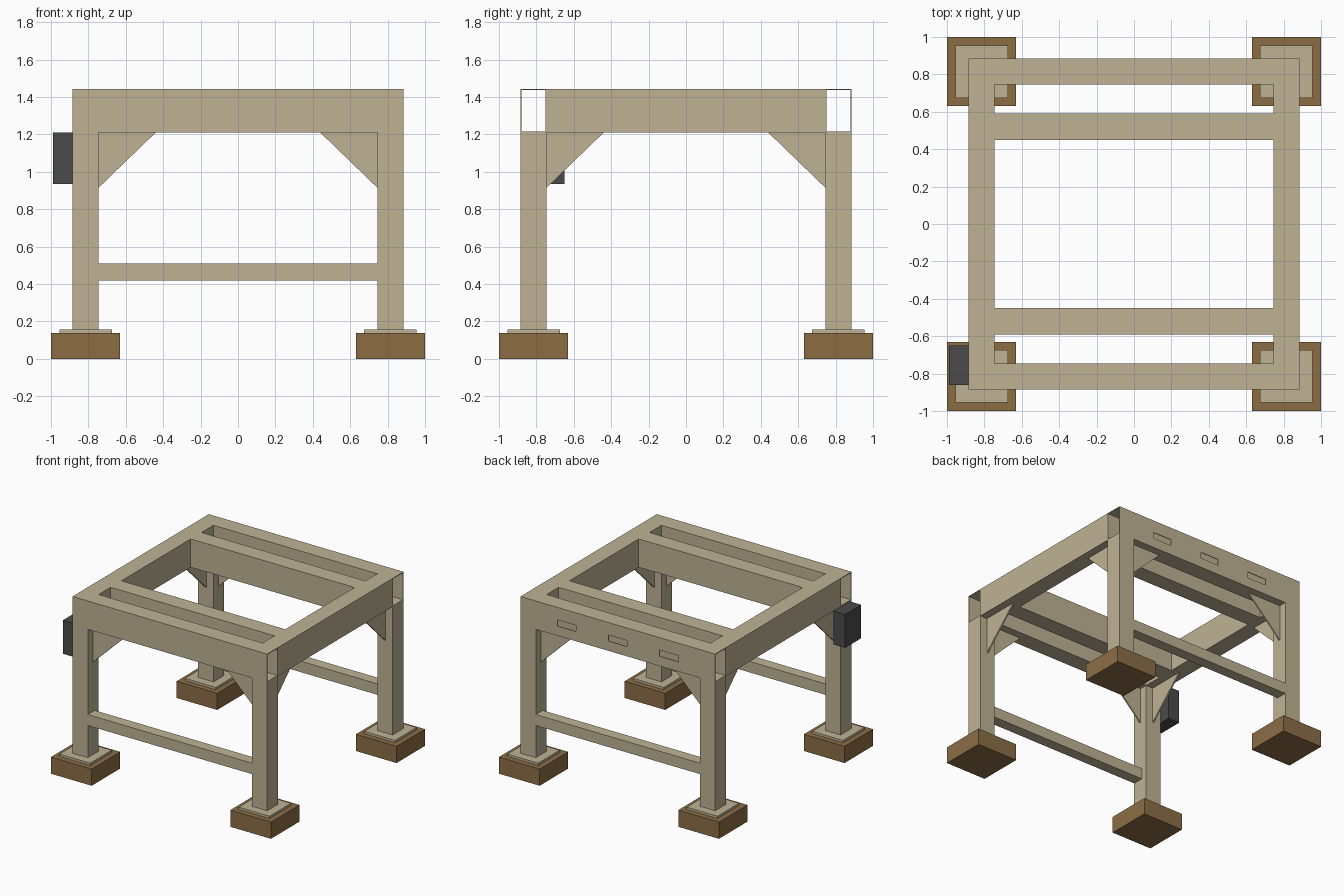
import bpy, bmesh
from mathutils import Vector

if "Cube" in bpy.data.objects:
    bpy.data.objects.remove(bpy.data.objects["Cube"])


def material(name, rgb):
    m = bpy.data.materials.new(name)
    m.diffuse_color = (*rgb, 1)
    m.use_nodes = True
    m.node_tree.nodes["Principled BSDF"].inputs["Base Color"].default_value = m.diffuse_color
    return m


TAN = material("tan_steel", (0.52, 0.45, 0.30))
WOOD = material("brown_wood", (0.26, 0.155, 0.06))
DARK = material("dark_housing", (0.07, 0.07, 0.07))
OUT, IN, WALL = 0.885, 0.745, 0.006
BOTTOM, TOP = 1.21, 1.443
MID = (OUT + IN) / 2


def finish(name, bm, mat):
    bmesh.ops.recalc_face_normals(bm, faces=bm.faces[:])
    me = bpy.data.meshes.new(name)
    bm.to_mesh(me)
    bm.free()
    ob = bpy.data.objects.new(name, me)
    bpy.context.collection.objects.link(ob)
    if mat:
        me.materials.append(mat)
    return ob


def add_box(bm, lo, hi):
    lo, hi = Vector(lo), Vector(hi)
    verts = bmesh.ops.create_cube(bm, size=1)["verts"]
    for v in verts:
        v.co = (lo + hi) / 2 + v.co * (hi - lo)


def box(name, lo, hi, mat):
    bm = bmesh.new()
    add_box(bm, lo, hi)
    return finish(name, bm, mat)


def tube(name, lo, hi, axis, mat=TAN):
    """Open-ended rectangular tube running along the given axis."""
    u, w = [i for i in range(3) if i != axis]
    bm = bmesh.new()
    rings = []
    for end in (lo[axis], hi[axis]):
        for t in (0, WALL):
            ring = []
            for a, b in ((lo[u] + t, lo[w] + t), (hi[u] - t, lo[w] + t),
                         (hi[u] - t, hi[w] - t), (lo[u] + t, hi[w] - t)):
                co = [0, 0, 0]
                co[axis], co[u], co[w] = end, a, b
                ring.append(bm.verts.new(co))
            rings.append(ring)
    for p, q in ((0, 2), (1, 3), (0, 1), (2, 3)):
        for i in range(4):
            j = (i + 1) % 4
            bm.faces.new((rings[p][i], rings[p][j], rings[q][j], rings[q][i]))
    return finish(name, bm, mat)


def span(s, a, b):
    return sorted((s * a, s * b))


def gusset(name, sx, sy, along):
    """Thin triangular plate between a post and a beam."""
    bm = bmesh.new()
    pts = []
    for a, z in ((IN, BOTTOM), (0.44, BOTTOM), (IN, 0.915)):
        pts.append(bm.verts.new((sx * a, sy * MID - 0.006, z) if along == 0
                                else (sx * MID - 0.006, sy * a, z)))
    face = bm.faces.new(pts)
    ext = bmesh.ops.extrude_face_region(bm, geom=[face])["geom"]
    shift = (0, 0.012, 0) if along == 0 else (0.012, 0, 0)
    bmesh.ops.translate(bm, vec=shift, verts=[g for g in ext if isinstance(g, bmesh.types.BMVert)])
    finish(name, bm, TAN)


# Corner assemblies: wooden foot, base plate, post and two gussets
for sx, xn in ((-1, "left"), (1, "right")):
    for sy, yn in ((-1, "front"), (1, "back")):
        tag = f"{yn}_{xn}"
        for part, a, b, z0, z1, mat in (("foot_block", 0.63, 1.0, 0, 0.137, WOOD),
                                        ("base_plate", 0.675, 0.955, 0.137, 0.156, TAN)):
            x, y = span(sx, a, b), span(sy, a, b)
            box(f"{part}_{tag}", (x[0], y[0], z0), (x[1], y[1], z1), mat)
        x, y = span(sx, IN, OUT), span(sy, IN, OUT)
        tube(f"post_{tag}", (x[0], y[0], 0.156), (x[1], y[1], BOTTOM), 2)
        gusset(f"gusset_x_{tag}", sx, sy, 0)
        gusset(f"gusset_y_{tag}", sx, sy, 1)

# Front and back: through beams, inner joists, low rails
beams = {}
for s, n in ((-1, "front"), (1, "back")):
    y = span(s, IN, OUT)
    beams[n] = tube(f"{n}_beam", (-OUT, y[0], BOTTOM), (OUT, y[1], TOP), 0)
    y = span(s, 0.45, 0.59)
    tube(f"{n}_joist", (-IN, y[0], BOTTOM), (IN, y[1], TOP), 0)
    y = span(s, OUT - 0.09, OUT)
    tube(f"{n}_low_rail", (-IN, y[0], 0.42), (IN, y[1], 0.51), 0)

# Side beams
for s, n in ((-1, "left"), (1, "right")):
    x = span(s, IN, OUT)
    tube(f"{n}_beam", (x[0], -IN, BOTTOM), (x[1], IN, TOP), 1)

# Three slots in the outer wall of the back beam
bm = bmesh.new()
for cx in (-0.465, 0, 0.465):
    add_box(bm, (cx - 0.085, 0.84, 1.29), (cx + 0.085, 0.92, 1.34))
cutter = finish("slot_cutter", bm, None)
cutter.hide_render = True
cutter.hide_set(True)
mod = beams["back"].modifiers.new("slots", "BOOLEAN")
mod.object = cutter
mod.solver = "EXACT"

# Control box on the front left post
box("control_box", (-0.99, -0.86, 0.935), (-OUT, -0.65, 1.21), DARK)
